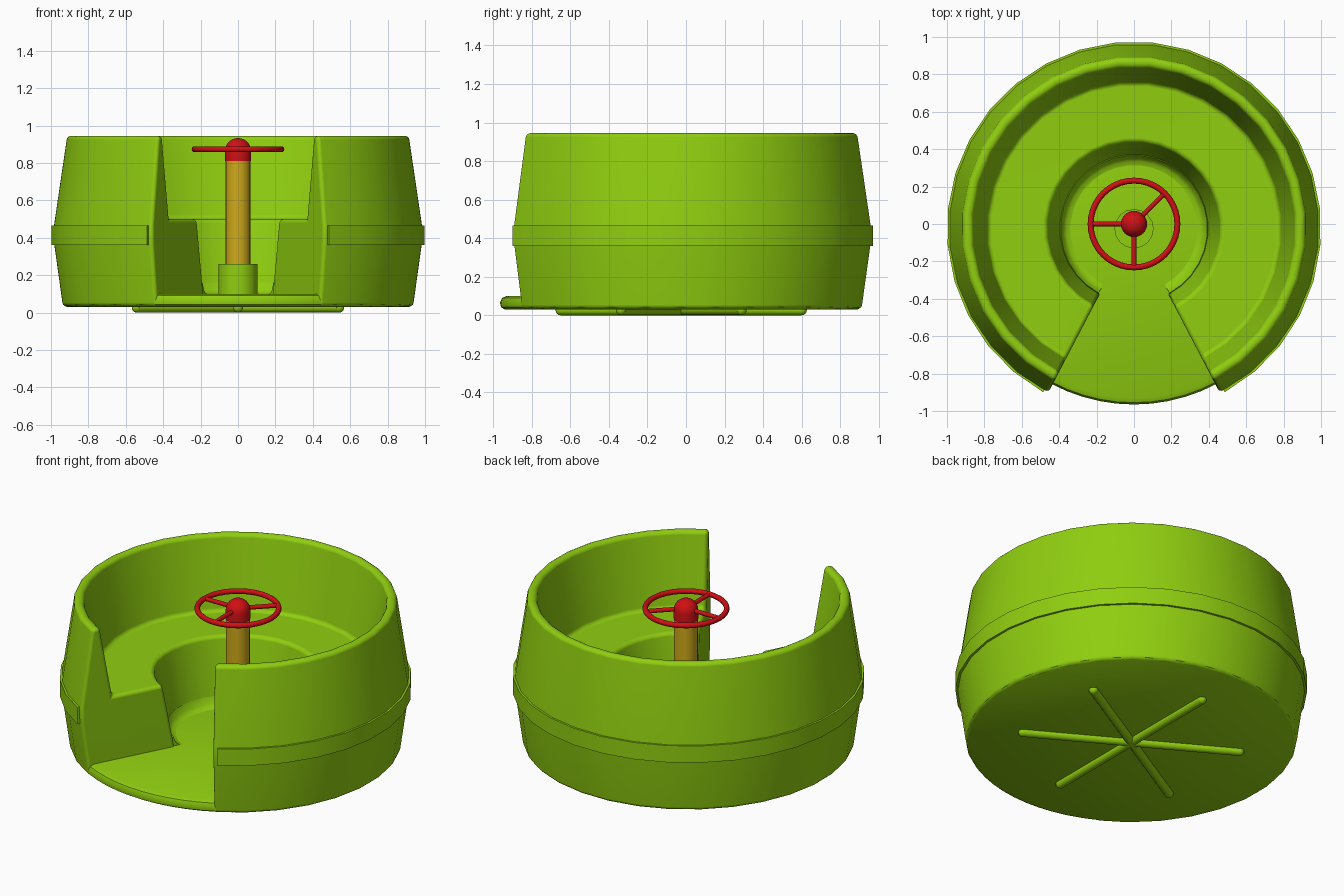
import bpy, bmesh, math
from mathutils import Vector, Matrix

if "Cube" in bpy.data.objects:
    bpy.data.objects.remove(bpy.data.objects["Cube"], do_unlink=True)

CENTRE = Vector((0, -0.025, 0))
GAP = math.radians(27.6)      # half angle of the doorway


def material(name, rgb):
    m = bpy.data.materials.new(name)
    m.use_nodes = True
    m.diffuse_color = (*rgb, 1)
    m.node_tree.nodes["Principled BSDF"].inputs["Base Color"].default_value = (*rgb, 1)
    return m


GREEN = material("lime green", (0.28, 0.62, 0.005))
RED = material("red", (0.63, 0.005, 0.007))
YELLOW = material("golden yellow", (0.62, 0.40, 0.01))


def finish(bm, name, mat, at=CENTRE, angle=40):
    bmesh.ops.recalc_face_normals(bm, faces=bm.faces)
    mesh = bpy.data.meshes.new(name)
    bm.to_mesh(mesh)
    bm.free()
    ob = bpy.data.objects.new(name, mesh)
    ob.location = at
    mesh.materials.append(mat)
    bpy.context.collection.objects.link(ob)
    bpy.ops.object.select_all(action='DESELECT')
    ob.select_set(True)
    bpy.context.view_layer.objects.active = ob
    bpy.ops.object.shade_smooth_by_angle(angle=math.radians(angle))
    return ob


def lathe(name, profile, mat, gap=0, steps=32, bevel=0, at=CENTRE):
    """Revolve a closed (radius, height) loop, leaving a doorway of half angle gap."""
    bm = bmesh.new()
    count = steps + 1 if gap else steps
    rings = []
    for i in range(count):
        a = -math.pi / 2 + gap + (2 * math.pi - 2 * gap) * i / steps
        rings.append([bm.verts.new((r * math.cos(a), r * math.sin(a), z)) for r, z in profile])
    n = len(profile)
    for i in range(steps):
        a, b = rings[i], rings[(i + 1) % count]
        for j in range(n):
            k = (j + 1) % n
            bm.faces.new((a[j], a[k], b[k], b[j]))
    if gap:
        bm.faces.new(rings[0])
        bm.faces.new(rings[-1])
    else:
        bmesh.ops.remove_doubles(bm, verts=bm.verts, dist=1e-5)
    bmesh.ops.recalc_face_normals(bm, faces=bm.faces)
    if bevel:
        edges = [e for e in bm.edges if e.calc_face_angle(0) > math.radians(35)]
        bmesh.ops.bevel(bm, geom=edges, offset=bevel, offset_type='OFFSET',
                        segments=4, profile=0.5, affect='EDGES', clamp_overlap=True)
    ob = finish(bm, name, mat, at)
    if bevel:
        ob.modifiers.new("even_shading", 'WEIGHTED_NORMAL').keep_sharp = True
    return ob


def rod(name, start, end, radius, mat, at, round_ends=False):
    start, end = Vector(start), Vector(end)
    axis = end - start
    turn = axis.to_track_quat('Z', 'Y').to_matrix().to_4x4()
    bm = bmesh.new()
    bmesh.ops.create_cone(bm, cap_ends=True, segments=16, radius1=radius, radius2=radius,
                          depth=axis.length, matrix=Matrix.Translation((start + end) / 2) @ turn)
    if round_ends:
        for p in (start, end):
            bmesh.ops.create_uvsphere(bm, u_segments=16, v_segments=8, radius=radius,
                                      matrix=Matrix.Translation(p))
    return finish(bm, name, mat, at)


# Tub wall with the bench ledge, open at the doorway
lathe("tub_wall_and_bench", [
    (0.38, 0.032), (0.94, 0.032), (0.986, 0.36), (0.988, 0.465), (0.917, 0.945),
    (0.866, 0.945), (0.785, 0.50), (0.465, 0.50), (0.385, 0.09)],
    GREEN, gap=GAP, steps=27, bevel=0.022)

# Band around the middle
lathe("middle_band", [(0.96, 0.36), (1.0, 0.36), (1.0, 0.465), (0.96, 0.465)],
      GREEN, gap=GAP + 0.025, steps=27)

# Rounded foot of the well wall
lathe("well_foot", [(0.33, 0.098), (0.36, 0.104), (0.378, 0.12), (0.393, 0.16), (0.42, 0.098)],
      GREEN, gap=GAP + 0.02, steps=27)

# Floor disc forming the doorstep
lathe("floor", [(0, 0.03), (0.915, 0.03), (0.935, 0.042), (0.94, 0.065),
                (0.93, 0.09), (0.905, 0.1), (0, 0.1)], GREEN, steps=64)

# Ribs under the floor
for i in range(3):
    a = math.radians(30 + 60 * i)
    tip = Vector((math.cos(a), math.sin(a), 0)) * 0.625
    up = Vector((0, 0, 0.027))
    rod(f"underside_rib_{i + 1}", up - tip, up + tip, 0.027, GREEN, CENTRE, True)

# Centre post and its collar
rod("post_collar", (0, 0, 0.09), (0, 0, 0.26), 0.105, GREEN, CENTRE)
AXLE = Vector((0, 0, 0))
rod("post", (0, 0, 0.1), (0, 0, 0.82), 0.068, YELLOW, AXLE)

# Domed hub
dome = [(0.07 * math.cos(t), 0.865 + 0.068 * math.sin(t))
        for t in (math.pi / 2 * i / 6 for i in range(7))]
lathe("wheel_hub", [(0, 0.81), (0.07, 0.81)] + dome, RED, at=AXLE)

# Hand wheel rim and spokes
WHEEL_Z = 0.873
tube = [(0.232 + 0.016 * math.cos(t), WHEEL_Z + 0.016 * math.sin(t))
        for t in (math.tau * i / 10 for i in range(10))]
lathe("wheel_rim", tube, RED, steps=40, at=AXLE)
for i, deg in enumerate((45, 180, 270)):
    a = math.radians(deg)
    rod(f"wheel_spoke_{i + 1}", (0, 0, WHEEL_Z),
        (0.23 * math.cos(a), 0.23 * math.sin(a), WHEEL_Z), 0.013, RED, AXLE)
